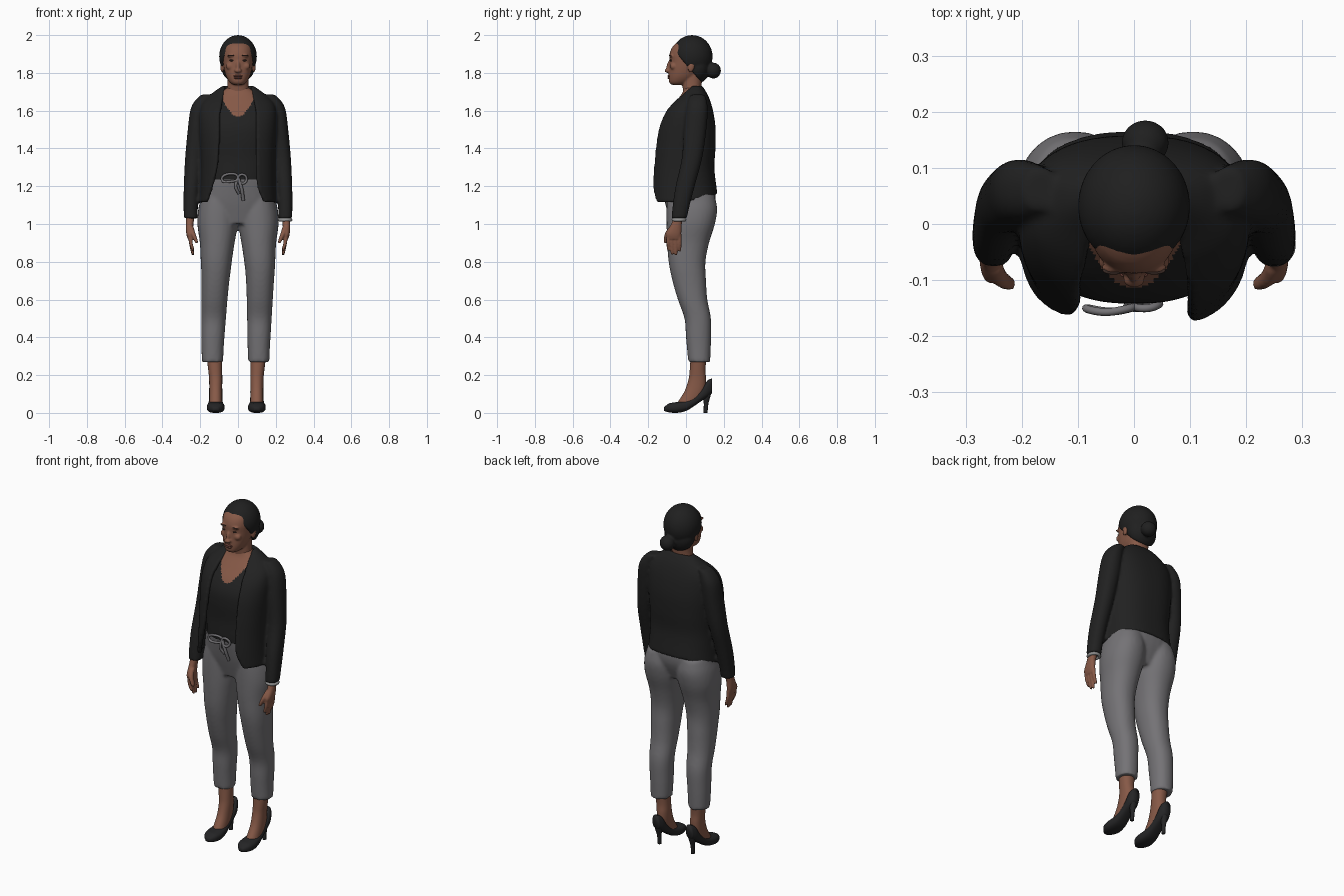
import bpy, bmesh, math
from mathutils import Matrix, Vector

if "Cube" in bpy.data.objects:
    bpy.data.objects.remove(bpy.data.objects["Cube"])


def material(name, r, g, b):
    m = bpy.data.materials.new(name)
    m.use_nodes = True
    m.diffuse_color = (r, g, b, 1)
    bsdf = m.node_tree.nodes["Principled BSDF"]
    bsdf.inputs["Base Color"].default_value = (r, g, b, 1)
    bsdf.inputs["Roughness"].default_value = 0.8
    return m


BLACK = material("black cloth", 0.015, 0.015, 0.015)
HAIR = material("dark hair", 0.014, 0.014, 0.014)
SHOE = material("shoe black", 0.018, 0.018, 0.019)
GREY = material("grey cloth", 0.175, 0.17, 0.18)
SKIN = material("brown skin", 0.24, 0.1, 0.063)
LIPS = material("lips", 0.17, 0.06, 0.045)
EYES = material("eyes", 0.05, 0.028, 0.022)
METAL = material("watch metal", 0.3, 0.3, 0.3)


def dense(rings, k):
    """Smoothly interpolate between cross-sections."""
    out = []
    for i in range(len(rings) - 1):
        a, b = rings[max(i - 1, 0)], rings[i]
        c, d = rings[i + 1], rings[min(i + 2, len(rings) - 1)]
        for j in range(k):
            t = j / k
            out.append([q + 0.5 * t * (r - p + t * (2*p - 5*q + 4*r - s + t * (3*(q - r) + s - p)))
                        for p, q, r, s in zip(a, b, c, d)])
    return out + [list(rings[-1])]


def power(v, n):
    return math.copysign(abs(v) ** (2 / n), v)


def loft(bm, rings, n=2.2, seg=32, k=4, side=1, along_y=False, shift=None):
    """Closed body through sections (height, centre x, half width, front, back)."""
    rows = []
    for h, cx, rx, lo, hi in dense(rings, k):
        row = []
        for i in range(seg):
            t = math.tau * i / seg
            x = side * (cx + rx * power(math.cos(t), n)) + (shift(h) if shift else 0)
            v = (lo + hi) / 2 + (hi - lo) / 2 * power(math.sin(t), n)
            row.append(bm.verts.new((x, h, v) if along_y else (x, v, h)))
        rows.append(row)
    for a, b in zip(rows, rows[1:]):
        for i in range(seg):
            j = (i + 1) % seg
            bm.faces.new((a[i], a[j], b[j], b[i]))
    bm.faces.new(rows[0][::-1])
    bm.faces.new(rows[-1])


def ball(bm, pos, size, tilt=0):
    m = Matrix.Translation(pos) @ Matrix.Rotation(tilt, 4, "X") @ Matrix.Diagonal((*size, 1))
    return bmesh.ops.create_uvsphere(bm, u_segments=32, v_segments=20, radius=1, matrix=m)


def finish(name, bm, mat, voxel=0, smooth=4, closed=True):
    if closed:
        bmesh.ops.recalc_face_normals(bm, faces=bm.faces)
    me = bpy.data.meshes.new(name)
    bm.to_mesh(me)
    bm.free()
    me.shade_smooth()
    me.materials.append(mat)
    ob = bpy.data.objects.new(name, me)
    bpy.context.collection.objects.link(ob)
    if voxel:
        r = ob.modifiers.new("Fuse", "REMESH")
        r.mode, r.voxel_size, r.use_smooth_shade = "VOXEL", voxel, True
        s = ob.modifiers.new("Soften", "SMOOTH")
        s.factor, s.iterations = 0.5, smooth
    return ob


# Trousers: two legs fused with the hips
bm = bmesh.new()
leg = [(.27, .1225, .056, .012, .128), (.4, .122, .061, 0, .133), (.5, .121, .065, -.008, .132),
       (.6, .12, .069, -.043, .113), (.7, .118, .074, -.072, .106), (.8, .115, .082, -.092, .103),
       (.9, .11, .092, -.1, .122), (1, .108, .107, -.103, .153), (1.08, .105, .105, -.103, .165),
       (1.15, .1, .092, -.1, .152)]
for s in (-1, 1):
    loft(bm, leg, side=s, shift=lambda z: -.0125 * min(1, max(0, (.75 - z) / .4)))
loft(bm, [(1, 0, .17, -.08, .11), (1.1, 0, .2, -.108, .152), (1.18, 0, .192, -.125, .155),
          (1.25, 0, .168, -.137, .13)], 2.4)
finish("trousers", bm, GREY, .009)

# Torso: fitted top with a scooped neckline
bm = bmesh.new()
loft(bm, [(1.235, 0, .165, -.138, .12), (1.27, 0, .165, -.139, .12), (1.35, 0, .17, -.137, .12),
          (1.45, 0, .178, -.142, .13), (1.52, 0, .18, -.135, .13), (1.58, 0, .175, -.106, .12),
          (1.64, 0, .15, -.06, .1), (1.69, 0, .1, -.022, .085), (1.72, 0, .058, -.01, .075)],
     2.4, seg=128, k=10)
top = finish("fitted_top", bm, BLACK)
top.data.materials.append(SKIN)
for p in top.data.polygons:
    x, y, z = p.center
    p.material_index = int(z > 1.57 + 14 * x * x and (y < 0 or z > 1.67))

# Jacket: open shell fused with the sleeves; last two values are the front edges
bm = bmesh.new()
N, COLS = 2.5, 64
shell = [(1.115, .206, -.193, .166, .172, .145), (1.2, .2, -.192, .16, .142, .108),
         (1.3, .197, -.184, .15, .115, .1), (1.4, .2, -.174, .156, .105, .1),
         (1.5, .205, -.157, .157, .1, .1), (1.58, .205, -.125, .147, .098, .098),
         (1.64, .19, -.078, .132, .086, .09), (1.69, .14, -.022, .112, .077, .078),
         (1.735, .076, .02, .083, .071, .071)]
rows = []
for z, rx, f, b, right, left in dense(shell, 5):
    start = -math.acos(min(1, left / rx) ** (N / 2))
    end = math.pi + math.acos(min(1, right / rx) ** (N / 2))
    row = []
    for i in range(COLS + 1):
        t = start + (end - start) * i / COLS
        y = (f + b) / 2 + (b - f) / 2 * power(math.sin(t), N)
        lift = max(0, y) * .25 * max(0, 1 - (z - 1.115) / .1)
        row.append(bm.verts.new((rx * power(math.cos(t), N), y, z + lift)))
    rows.append(row)
for a, b in zip(rows, rows[1:]):
    for i in range(COLS):
        bm.faces.new((a[i], a[i + 1], b[i + 1], b[i]))
bm.normal_update()
bmesh.ops.solidify(bm, geom=bm.faces[:], thickness=.022)
sleeve = [(1.03, .25, .037, -.077, .004), (1.1, .25, .038, -.07, .02), (1.2, .246, .041, -.055, .046),
          (1.35, .234, .046, -.022, .086), (1.5, .215, .051, -.012, .108), (1.6, .204, .049, 0, .115),
          (1.65, .188, .042, .01, .11), (1.685, .165, .03, .025, .1)]
for s in (-1, 1):
    loft(bm, sleeve, side=s)
finish("jacket", bm, BLACK, .008)

# Head, neck, nose and ears
bm = bmesh.new()
loft(bm, [(1.737, 0, .026, -.076, -.02), (1.75, 0, .044, -.089, .02), (1.78, 0, .062, -.092, .06),
          (1.82, 0, .074, -.09, .09), (1.86, 0, .08, -.088, .11), (1.9, 0, .082, -.087, .115),
          (1.94, 0, .074, -.07, .105), (1.975, 0, .05, -.03, .08)])
loft(bm, [(1.65, 0, .09, -.015, .085), (1.7, 0, .063, -.015, .08), (1.74, 0, .056, -.02, .083),
          (1.8, 0, .056, -.02, .09)])
ball(bm, (0, -.09, 1.835), (.011, .013, .033), -.2)
ball(bm, (0, -.099, 1.812), (.02, .014, .012))
for s in (-1, 1):
    ball(bm, (s * .084, .028, 1.835), (.01, .018, .032), -.2)
    ball(bm, (s * .034, -.078, 1.89), (.026, .011, .008))
    ball(bm, (s * .042, -.066, 1.835), (.022, .018, .02))
finish("head", bm, SKIN, .005, 3)

# Lips, eyes and eyebrows
bm = bmesh.new()
ball(bm, (0, -.089, 1.783), (.025, .009, .006))
ball(bm, (0, -.089, 1.773), (.021, .0095, .006))
finish("lips", bm, LIPS)
bm = bmesh.new()
for s in (-1, 1):
    ball(bm, (s * .034, -.08, 1.866), (.013, .006, .005))
    ball(bm, (s * .036, -.083, 1.892), (.02, .007, .003))
finish("eyes_and_brows", bm, EYES)

# Hair: cap cut along a sloping hairline, with a low bun
bm = bmesh.new()
ball(bm, (0, .032, 1.887), (.1, .109, .113))
ball(bm, (0, .06, 1.83), (.088, .067, .085))
cut = bmesh.ops.bisect_plane(bm, geom=bm.verts[:] + bm.edges[:] + bm.faces[:], plane_co=(0, -.07, 1.925),
                             plane_no=Vector((0, -1.15, -1)).normalized(), clear_outer=True)
rim = [e for e in cut["geom_cut"] if isinstance(e, bmesh.types.BMEdge)]
bmesh.ops.holes_fill(bm, edges=rim, sides=0)
ball(bm, (.02, .145, 1.812), (.042, .04, .042))
finish("hair", bm, HAIR, .006, 3)

for s, label in ((-1, "right"), (1, "left")):
    # Hand: palm, four fingers and thumb
    bm = bmesh.new()
    loft(bm, [(.92, .252, .014, -.1, -.03), (.95, .256, .018, -.105, -.025),
              (1, .256, .02, -.078, -.022), (1.06, .25, .024, -.06, -.012)], side=s)
    for i, tip in enumerate((.86, .838, .835, .855)):
        y = -.094 + i * .02
        loft(bm, [(tip, .238, .005, y - .004, y + .006), (tip + .01, .24, .008, y - .008, y + .009),
                  (.9, .25, .01, y - .01, y + .01), (.945, .254, .011, y - .01, y + .01)],
             seg=12, side=s)
    loft(bm, [(.898, .218, .006, -.114, -.1), (.91, .222, .01, -.118, -.094),
              (.95, .238, .013, -.112, -.08), (.985, .25, .015, -.088, -.055)], seg=12, side=s)
    finish(label + "_hand", bm, SKIN, .005, 2)

    # Foot and ankle
    cx = .109 - s * .009
    bm = bmesh.new()
    loft(bm, [(.03, cx, .034, -.06, .03), (.07, cx, .034, -.035, .08), (.12, cx, .034, -.005, .102),
              (.18, cx, .035, .014, .106), (.23, cx + .003, .037, .02, .103),
              (.31, cx + .008, .042, .025, .11)], side=s)
    finish(label + "_foot", bm, SKIN)

    # Court shoe with a slim heel
    bm = bmesh.new()
    loft(bm, [(-.116, cx, .014, .01, .03), (-.09, cx, .038, .003, .05), (-.05, cx, .047, 0, .057),
              (0, cx, .042, .01, .066), (.04, cx, .036, .034, .085), (.08, cx, .035, .062, .122),
              (.112, cx, .034, .082, .17), (.138, cx, .022, .105, .182)],
         2.6, side=s, along_y=True)
    loft(bm, [(0, cx, .01, .092, .114), (.05, cx, .011, .094, .119), (.09, cx, .02, .088, .13),
              (.12, cx, .028, .08, .136)], seg=16, side=s)
    finish(label + "_shoe", bm, SHOE)


def cord(name, points, radius, mat, cyclic=False):
    cu = bpy.data.curves.new(name, "CURVE")
    cu.dimensions, cu.bevel_depth, cu.bevel_resolution = "3D", radius, 3
    sp = cu.splines.new("BEZIER")
    sp.bezier_points.add(len(points) - 1)
    for bp, co in zip(sp.bezier_points, points):
        bp.co = co
        bp.handle_left_type = bp.handle_right_type = "AUTO"
    sp.use_cyclic_u = cyclic
    cu.materials.append(mat)
    ob = bpy.data.objects.new(name, cu)
    bpy.context.collection.objects.link(ob)


# Drawstring bow at the waist
bow = (0, -.148, 1.245)
cord("bow_right_loop", [bow, (-.05, -.157, 1.265), (-.085, -.15, 1.235), (-.04, -.156, 1.225)], .007, GREY, True)
cord("bow_left_loop", [bow, (.025, -.15, 1.262), (.045, -.142, 1.235), (.02, -.148, 1.215)], .007, GREY, True)
cord("bow_right_end", [bow, (-.012, -.148, 1.2), (.005, -.132, 1.16)], .008, GREY)
cord("bow_left_end", [bow, (.018, -.146, 1.19), (.028, -.127, 1.125)], .009, GREY)

# Wristwatch on the left arm
cord("wristwatch", [(.25 + .029 * math.cos(a), -.037 + .03 * math.sin(a), 1.022)
                    for a in (i * math.tau / 8 for i in range(8))], .009, METAL, True)
